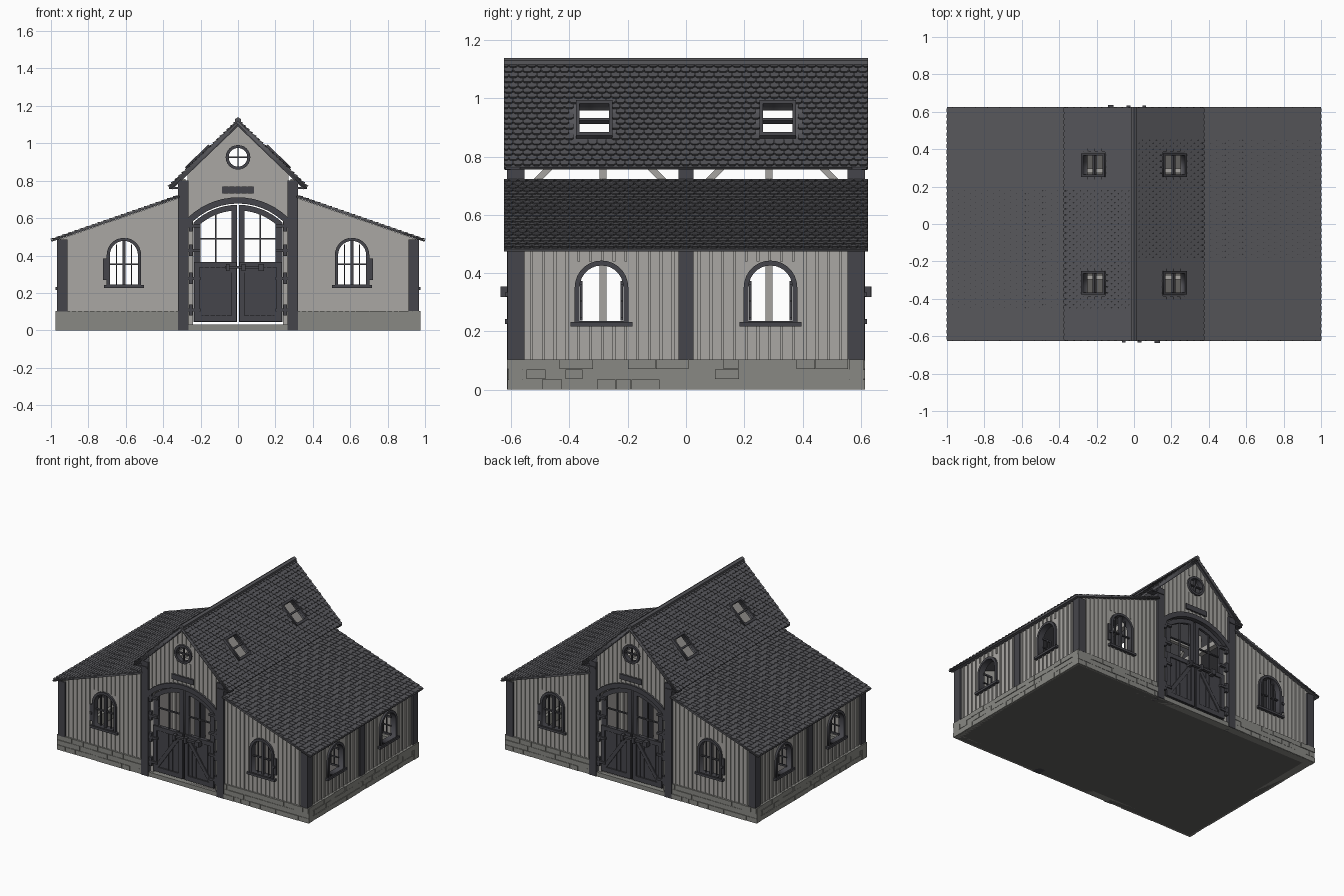
import bpy, bmesh, math, random
from mathutils import Matrix, Vector

if "Cube" in bpy.data.objects:
    bpy.data.objects.remove(bpy.data.objects["Cube"])

random.seed(4)
COL = {"wall": (.40, .39, .37), "dark": (.06, .06, .07), "roof": (.095, .095, .105),
       "stone": (.25, .25, .23), "floor": (.12, .115, .11), "beam": (.38, .37, .35)}
MAT = {}
for k, c in COL.items():
    MAT[k] = bpy.data.materials.new(k)
    MAT[k].diffuse_color = (*c, 1)
half = []          # parts that get a copy turned 180 degrees


def frame(o, u, v):
    """Local (u, v, outward normal) frame."""
    u, v = Vector(u).normalized(), Vector(v).normalized()
    m = Matrix((u, v, u.cross(v))).transposed().to_4x4()
    m.translation = o
    return m


FRONT = frame((0, -.6, 0), (1, 0, 0), (0, 0, 1))
SIDE = frame((.955, 0, 0), (0, 1, 0), (0, 0, 1))
WORLD = Matrix()


def add(name, me, mat, dup=True):
    me.materials.append(MAT[mat])
    ob = bpy.data.objects.new(name, me)
    bpy.context.collection.objects.link(ob)
    if dup:
        half.append(ob)
    return ob


def solids(name, items, mat, m=WORLD, dup=True):
    """items: 8-corner boxes (u0,u1,v0,v1,n0,n1) or (bottom ring, top ring) prisms."""
    bm = bmesh.new()
    for it in items:
        if len(it) == 6:
            a, b, c, d, e, f = it
            q = [(a, c), (b, c), (b, d), (a, d)]
            lo, hi = [(*p, e) for p in q], [(*p, f) for p in q]
        else:
            lo, hi = it
        lo = [bm.verts.new(p) for p in lo]
        hi = [bm.verts.new(p) for p in hi]
        n = len(lo)
        bm.faces.new(lo[::-1])
        bm.faces.new(hi)
        for i in range(n):
            j = (i + 1) % n
            bm.faces.new((lo[i], lo[j], hi[j], hi[i]))
    bmesh.ops.recalc_face_normals(bm, faces=bm.faces)
    me = bpy.data.meshes.new(name)
    bm.to_mesh(me)
    bm.free()
    me.transform(m)
    return add(name, me, mat, dup)


def strut(p, q, w, n0, n1):
    """Prism for a straight bar between two (u, v) points."""
    d = (Vector(q) - Vector(p)).normalized() * w / 2
    s = Vector((-d.y, d.x))
    ring = [Vector(p) + s, Vector(p) - s, Vector(q) - s, Vector(q) + s]
    return [(*r, n0) for r in ring], [(*r, n1) for r in ring]


def panel(name, loops, n0, n1, mat, m):
    """Flat plate from outlines; inner outlines become holes."""
    cu = bpy.data.curves.new(name, 'CURVE')
    cu.dimensions, cu.fill_mode, cu.extrude = '2D', 'BOTH', (n1 - n0) / 2
    for lp in loops:
        s = cu.splines.new('POLY')
        s.points.add(len(lp) - 1)
        for pt, (u, v) in zip(s.points, lp):
            pt.co = (u, v, 0, 1)
        s.use_cyclic_u = True
    tmp = bpy.data.objects.new("tmp", cu)
    bpy.context.collection.objects.link(tmp)
    dg = bpy.context.evaluated_depsgraph_get()
    me = bpy.data.meshes.new_from_object(tmp.evaluated_get(dg))
    bpy.data.objects.remove(tmp)
    me.transform(m @ Matrix.Translation((0, 0, (n0 + n1) / 2)))
    me.materials.clear()
    return add(name, me, mat)


def rect(u, v, hu, hv):
    return [(u - hu, v - hv), (u + hu, v - hv), (u + hu, v + hv), (u - hu, v + hv)]


def arc(cu, cv, r, a0, a1, n=14):
    return [(cu + r * math.cos(a0 + (a1 - a0) * i / n), cv + r * math.sin(a0 + (a1 - a0) * i / n)) for i in range(n + 1)]


def arch(cu, z0, z1, hw):
    return [(cu - hw, z0), (cu + hw, z0)] + arc(cu, z1 - hw, hw, 0, math.pi)


def circle(v, r):
    return arc(0, v, r, 0, 2 * math.pi * 23 / 24, 23)


def battens(name, u0, u1, step, low, top, holes, m):
    out, n = [], round((u1 - u0) / step)
    for i in range(n):
        u = u0 + (i + .5) * (u1 - u0) / n
        cuts = [(a, b) for c, hw, a, b in holes if abs(u - c) < hw]
        z = low(u)
        for a, b in cuts:
            out.append((u - .005, u + .005, z, a, 0, .006))
            z = b
        out.append((u - .005, u + .005, z, top(u), 0, .006))
    solids(name, out, "wall", m)


def tiles(name, m, length, rows, thick, holes=()):
    p, w, out = length / rows, .032, []
    for i in range(rows):
        v0, u = i * p, -.625 - (i % 2) * w / 2
        hi_v = min(1.45 * p, length - v0)
        while u < .62:
            a, b = max(u + .0008, -.625), min(u + w - .0008, .625)
            u += w
            if b - a < .004 or any(a < hu + .055 and b > hu - .055 and v0 < hv + .075 and v0 + p > hv - .075
                                   for hu, hv in holes):
                continue
            c = (b - a) * .22
            q = [(a, .3 * p), (a + c, 0), (b - c, 0), (b, .3 * p), (b, hi_v), (a, hi_v)]
            top = [(x, v0 + y, thick * (1 - .62 * y / p)) for x, y in q]
            out.append(([(x, y, z - thick * .6) for x, y, z in top], top))
    solids(name, out, "roof", m)


# stone plinth with separate blocks, floor slab
def stones(u0, u1, n1):
    out = []
    for c in range(3):
        u = u0
        while u < u1 - .001:
            e = u + random.uniform(.05, .12)
            e = u1 if u1 - e < .04 else e
            out.append((u + .001, e - .001, c * .035 + .001, c * .035 + .034, -.005, n1 - random.uniform(0, .004)))
            u = e
    return out


solids("floor_slab", [(-.96, .96, -.6, .6, 0, .03)], "floor", dup=False)
for s in (-1, 1):
    a, b = sorted((s * .29, s * .975))
    solids("front_plinth", stones(a, b, .015) + [(a, b, 0, .104, -.04, .009)], "stone", FRONT)
solids("side_plinth", stones(-.6, .6, .02) + [(-.605, .605, 0, .104, -.04, .014)], "stone", SIDE)

# roofs: main slope with skylights, and lean-to slope
ML, SK = math.hypot(.37, .355), [(-.315, .224), (.315, .224)]
MAIN = frame((.37, 0, .765), (0, 1, 0), (-.37, 0, .355))
WL = math.hypot(.685, .237)
WING = frame((1.0, 0, .483), (0, 1, 0), (-.685, 0, .237))
panel("main_roof_deck", [rect(0, ML / 2, .625, ML / 2)] + [rect(u, v, .05, .07) for u, v in SK], -.014, 0, "roof", MAIN)
tiles("main_roof_tiles", MAIN, ML, 20, .011, SK)
panel("wing_roof_deck", [rect(0, WL / 2, .625, WL / 2)], -.01, 0, "roof", WING)
tiles("wing_roof_tiles", WING, WL, 22, .008)
for u, v in SK:
    panel("skylight_frame", [rect(u, v, .0625, .087), rect(u, v, .051, .071)], -.014, .018, "dark", MAIN)
    solids("skylight_bar", [(u - .052, u + .052, v - .006, v + .006, -.005, .012)], "dark", MAIN)
ring = arc(0, 1.121, .018, math.pi / 6, math.pi * 11 / 6, 5)
solids("ridge_cap", [([(x, -.625, z) for x, z in ring], [(x, .625, z) for x, z in ring])], "roof", dup=False)

# front gable, round window, plaque, barge boards
AC = .326
a0 = math.acos(.265 / .374)
gable = arc(0, AC, .374, math.pi - a0, a0) + [(.27, .845), (0, 1.103), (-.27, .845)]
panel("gable_wall", [gable, circle(.925, .055)], -.016, 0, "wall", FRONT)
battens("gable_battens", -.265, .265, .033, lambda u: AC + math.sqrt(.38**2 - u * u),
        lambda u: 1.1 - abs(u) * .96, [(0, .062, .865, .985)], FRONT)
panel("round_window_frame", [circle(.925, .066), circle(.925, .05)], -.02, .014, "dark", FRONT)
solids("round_window_bars", [(-.052, .052, .921, .929, -.01, .004), (-.004, .004, .873, .977, -.01, .004)], "dark", FRONT)
solids("plaque", [(-.085, .085, .732, .768, 0, .014)], "dark", FRONT)
for s in (-1, 1):
    solids("barge_board", [strut((s * .36, .762), (0, 1.107), .024, .002, .022)], "dark", FRONT)
    solids("eave_soffit", [(*sorted((s * .27, s * .37)), .755, .765, -.03, .02)], "dark", FRONT)

# double door under the arch
a1 = math.acos(.265 / .385)
panel("door_arch_trim", [arc(0, AC, .385, math.pi - a1, a1) + arc(0, AC, .352, math.acos(.265 / .352), math.pi - math.acos(.265 / .352))],
      -.025, .015, "dark", FRONT)
for s in (-1, 1):
    top = arc(0, AC, .345, math.acos(.237 / .345), math.acos(.006 / .345), 8)
    glass = arc(0, AC, .315, math.acos(.2 / .315), math.acos(.036 / .315), 8)
    leaf = [(.006, .045), (.237, .045)] + top
    hole = [(.036, .365), (.2, .365)] + glass
    panel("door_leaf", [[(s * u, v) for u, v in lp] for lp in (leaf, hole)], -.022, -.004, "dark", FRONT)

    def b(u0, u1, *r):
        return (*sorted((s * u0, s * u1)), *r)
    solids("door_glazing_bars", [b(.114, .122, .36, .635, -.018, -.006), b(.03, .205, .486, .494, -.018, -.006)], "dark", FRONT)
    solids("door_rails", [b(.008, .235, .047, .08, -.005, .005), b(.008, .235, .335, .365, -.005, .005),
                          b(.008, .036, .08, .335, -.005, .005), b(.207, .235, .08, .335, -.005, .005),
                          strut((s * .21, .08), (s * .034, .335), .025, -.005, .004)]
           + [b(.058 + i * .03, .064 + i * .03, .08, .335, -.005, -.001) for i in range(5)], "dark", FRONT)
    solids("door_jamb", [b(.241, .268, .03, .6, -.03, -.008)], "wall", FRONT)
    solids("door_hinges", [b(.2, .268, z, z + .016, -.005, .013) for z in (.1, .27, .42, .55)]
           + [b(.243, .262, z - .022, z + .038, -.01, .012) for z in (.1, .27, .42, .55)], "dark", FRONT)
solids("door_latch", [(-.07, .13, .33, .344, .005, .025), (-.065, -.045, .318, .354, 0, .034),
                      (.02, .04, .318, .354, 0, .034), (.11, .14, .318, .354, 0, .036)], "dark", FRONT)
solids("threshold", [(-.29, .29, 0, .03, -.04, .01)], "stone", FRONT)


# arched window set: frame, sill
def window(u, z0, z1, hw, m):
    panel("window_frame", [arch(u, z0, z1, hw), arch(u, z0 + .015, z1 - .017, hw - .017)], -.03, .014, "dark", m)
    solids("window_sill", [(u - hw - .015, u + hw + .015, z0 - .004, z0 + .012, -.02, .022)], "dark", m)


# wings: front walls, windows, posts
def wing_top(u):
    return .471 + (1 - abs(u)) * .346


for s in (-1, 1):
    wall = [(.3, .1), (.955, .1), (.955, wing_top(.955)), (.3, wing_top(.3))]
    panel("wing_front_wall", [[(s * u, v) for u, v in wall], arch(s * .61, .24, .485, .08)], -.016, 0, "wall", FRONT)
    u0, u1 = sorted((s * .32, s * .91))
    battens("wing_front_battens", u0, u1, .033, lambda u: .104, wing_top, [(s * .61, .09, .24, .49)], FRONT)
    window(s * .61, .23, .495, .092, FRONT)
    c = s * .61
    solids("wing_window_bars", [(c - .008, c + .008, .24, .48, -.02, 0), (c - .077, c + .077, .35, .358, -.018, -.004)]
           + [(c + k - .003, c + k + .003, .24, .46, -.016, -.006) for k in (-.04, .04)], "dark", FRONT)
    solids("shutter_catch", [(*sorted((s * .695, s * .722)), .27, .385, 0, .012),
                             (*sorted((s * .70, s * .717)), .32, .335, 0, .02)], "dark", FRONT)
    solids("gable_post", [(*sorted((s * .265, s * .32)), .0, .80, -.045, .015)], "dark", FRONT)
    solids("corner_post", [(*sorted((s * .912, s * .967)), .1, .485, -.045, .012)], "dark", FRONT)

# side wall with two windows, open casements and centre post
panel("side_wall", [rect(0, .2925, .595, .1925)] + [arch(u, .23, .43, .08) for u in (-.29, .29)], -.016, 0, "wall", SIDE)
for u0, u1 in ((-.55, -.025), (.025, .55)):
    battens("side_battens", u0, u1, .04, lambda u: .104, lambda u: .485,
            [(-.29, .09, .23, .44), (.29, .09, .23, .44)], SIDE)
for u in (-.29, .29):
    window(u, .22, .443, .092, SIDE)
    for s in (-1, 1):
        e = sorted((u + s * .066, u + s * .074))
        solids("open_casement", [(*e, .238, .25, -.09, -.02), (*e, .36, .372, -.09, -.02), (*e, .3, .307, -.09, -.02),
                                 (*e, .238, .372, -.09, -.08), (*e, .238, .372, -.058, -.052)], "dark", SIDE)
solids("side_centre_post", [(-.026, .026, .1, .485, -.04, .01)], "dark", SIDE)

# inner timber frame
solids("centre_aisle_post", [(.268, .318, -.025, .025, .03, .80)], "dark")
solids("inner_posts", [(.28, .305, y - .012, y + .012, .03, .81) for y in (-.285, .285)], "beam")
solids("aisle_plate", [(.275, .31, -.59, .59, .665, .70)], "beam")
AISLE = frame((.293, 0, 0), (0, 1, 0), (0, 0, 1))
solids("aisle_braces", [strut((p, .66), (p + d * .13, .79), .022, -.01, .01)
                        for p, d in ((-.57, 1), (-.05, -1), (.05, 1), (.57, -1))][::3]
       + [strut((d * .02, .66), (d * .13, .77), .022, -.01, .01) for d in (-1, 1)], "beam", AISLE)
solids("tie_beams", [(-.3, .3, y - .012, y + .012, .69, .715) for y in (-.285, .285)], "beam", dup=False)

# back and left are the front and right turned half way round
for ob in list(half):
    cp = ob.copy()
    cp.name = "rear_" + ob.name
    cp.matrix_world = Matrix.Rotation(math.pi, 4, 'Z')
    bpy.context.collection.objects.link(cp)

for m in bpy.data.materials:
    if m.users and not m.is_grease_pencil:
        m.use_nodes = True
        m.node_tree.nodes["Principled BSDF"].inputs["Base Color"].default_value = m.diffuse_color
